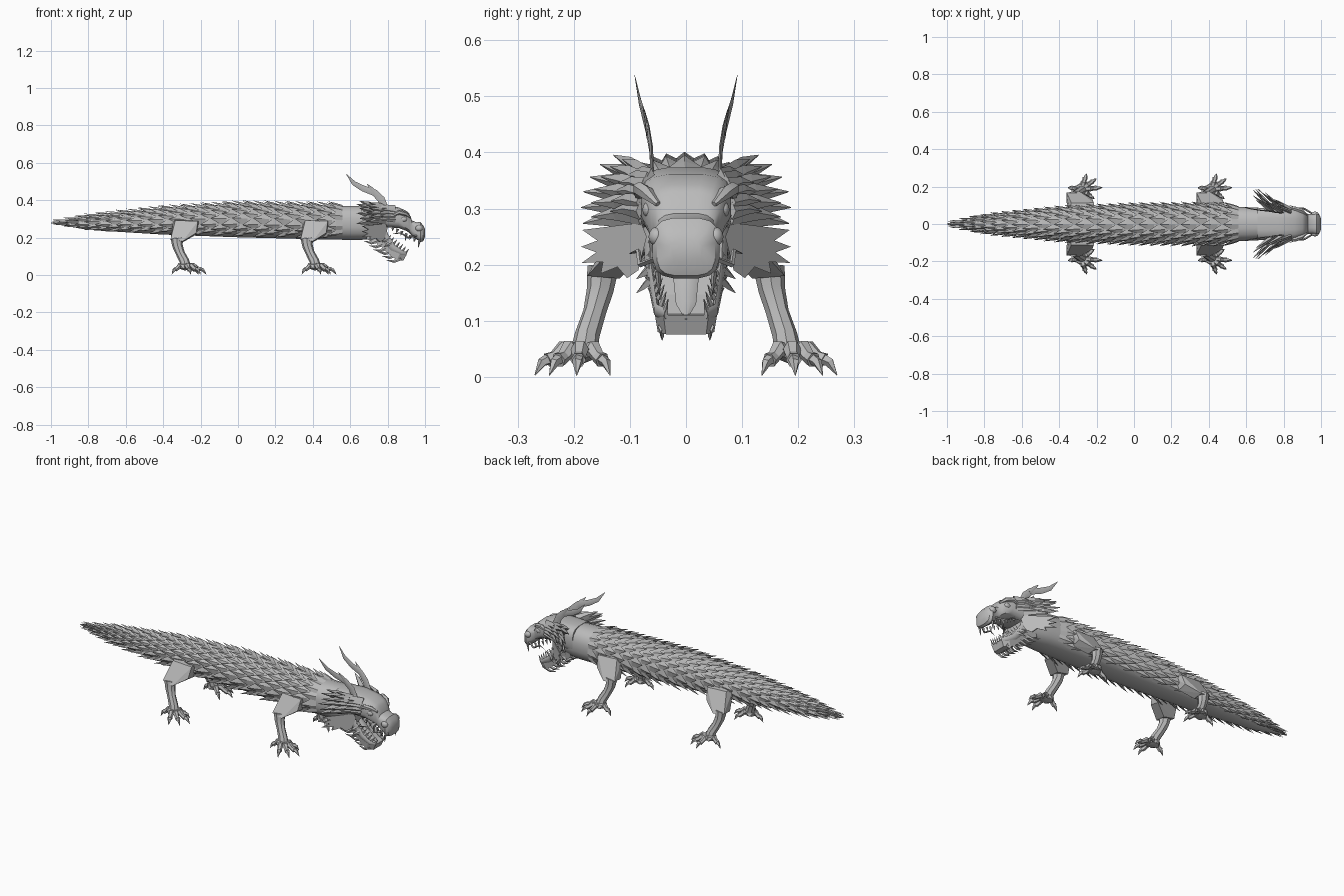
import bpy, bmesh, math
from mathutils import Vector as V

cube = bpy.data.objects.get("Cube")
if cube:
    bpy.data.objects.remove(cube, do_unlink=True)

grey = bpy.data.materials.new("stone grey")
grey.use_nodes = True
grey.diffuse_color = (0.5, 0.5, 0.5, 1)
grey.node_tree.nodes["Principled BSDF"].inputs["Base Color"].default_value = (0.5, 0.5, 0.5, 1)


def finish(bm, name, smooth=0, fix=True):
    if fix:
        bmesh.ops.recalc_face_normals(bm, faces=bm.faces)
    mesh = bpy.data.meshes.new(name)
    bm.to_mesh(mesh)
    bm.free()
    mesh.materials.append(grey)
    ob = bpy.data.objects.new(name, mesh)
    bpy.context.collection.objects.link(ob)
    if smooth:
        bpy.ops.object.select_all(action='DESELECT')
        ob.select_set(True)
        bpy.context.view_layer.objects.active = ob
        bpy.ops.object.shade_smooth_by_angle(angle=math.radians(smooth))
    return ob


def skin(bm, rings):
    """Bridge equal rings of points and cap both ends."""
    rows = [[bm.verts.new(p) for p in r] for r in rings]
    n = len(rows[0])
    for a, b in zip(rows, rows[1:]):
        for i in range(n):
            bm.faces.new((a[i], a[(i + 1) % n], b[(i + 1) % n], b[i]))
    bm.faces.new(rows[0])
    bm.faces.new(rows[-1][::-1])


def tube(bm, pts, radii, sides=5, squash=1.0, ref=(0, 1, 0)):
    """Tapered tube along points; squash flattens it towards ref."""
    pts, rings = [V(p) for p in pts], []
    for i, p in enumerate(pts):
        t = (pts[min(i + 1, len(pts) - 1)] - pts[max(i - 1, 0)]).normalized()
        s = t.cross(V(ref)).normalized()
        n = s.cross(t)
        rings.append([p + radii[i] * (math.cos(a) * s + squash * math.sin(a) * n)
                      for a in (math.tau * k / sides for k in range(sides))])
    skin(bm, rings)


def spike(bm, root, tip, r, sag=(0, 0, 0), squash=0.4, ref=(0, 1, 0)):
    root, tip = V(root), V(tip)
    tube(bm, [root, (root + tip) / 2 + V(sag), tip], [r, r * 0.65, 0.0008], 4, squash, ref)


def hull(bm, pts):
    bmesh.ops.convex_hull(bm, input=[bm.verts.new(p) for p in pts])


def ball(bm, centre, size, detail=2):
    made = bmesh.ops.create_icosphere(bm, subdivisions=detail, radius=1)["verts"]
    for v in made:
        v.co = V(centre) + V([c * s for c, s in zip(v.co, size)])


# Trunk profile: x, bottom, top, half width
TRUNK = [(-1, .276, .28, .003), (-.8, .24, .315, .042), (-.4, .215, .355, .08), (0, .2, .378, .095),
         (.4, .19, .372, .098), (.65, .185, .371, .09), (.78, .2, .365, .07)]


def section(x, ang, out=0.0, table=TRUNK, box=0.8):
    x = max(table[0][0], min(table[-1][0], x))
    for a, b in zip(table, table[1:]):
        if x <= b[0]:
            f = (x - a[0]) / (b[0] - a[0])
            lo, hi, w = [p + (q - p) * f for p, q in zip(a[1:], b[1:])]
            break
    c, s = math.cos(ang), math.sin(ang)
    y = math.copysign(abs(c) ** box, c) * (w + out)
    z = math.copysign(abs(s) ** box, s) * ((hi - lo) / 2 + out)
    return V((x, y, (lo + hi) / 2 + z))


def ring(x, table, n, box):
    return [section(x, math.tau * (i + .5) / n, 0, table, box) for i in range(n)]


# Trunk and tail
bm = bmesh.new()
skin(bm, [ring(-1 + 1.78 * i / 30, TRUNK, 16, .8) for i in range(31)])
finish(bm, "trunk_and_tail", 40)

# Overlapping keeled scales in staggered rows, leaving the belly bare
bm = bmesh.new()
ROWS, TEETH = 27, 11
for row in range(ROWS):
    x = .56 - row * .0565
    size = .5 + .5 * section(x, 0).y / .098
    step = math.radians(265) / TEETH
    for k in range(TEETH + row % 2):
        mid = math.radians(-42) + (k + .5 - .5 * (row % 2)) * step

        def at(back, side, out):
            p = section(x - back, mid + side * step / 2, out * size)
            p.x = x - back
            return bm.verts.new(p)
        lb, cb, rb = at(0, -1, -.002), at(0, 0, .002), at(0, 1, -.002)
        lm, cm, rm = at(.035, -1, .005), at(.035, 0, .013), at(.035, 1, .005)
        tip = at(.085, 0, .024)
        for f in ((lb, lm, cm, cb), (cb, cm, rm, rb), (lm, tip, cm), (cm, tip, rm)):
            bm.faces.new(f[::-1])
finish(bm, "back_scales", fix=False)

# Skull and muzzle
SKULL = [(.66, .21, .372, .088), (.78, .255, .374, .086), (.86, .25, .362, .08), (.9, .235, .343, .07),
         (.915, .225, .33, .062), (.93, .21, .292, .054), (.955, .19, .282, .054), (.975, .175, .284, .06),
         (.99, .18, .265, .052), (1, .205, .245, .03)]
bm = bmesh.new()
skin(bm, [ring(r[0], SKULL, 16, .6) for r in SKULL])
finish(bm, "skull_and_muzzle", 35)

# Lower jaw: floor, raised rims, throat and tongue
bm = bmesh.new()
JAW = [(.7, .205, .065), (.77, .175, .062), (.82, .125, .058), (.865, .092, .056), (.9, .088, .04)]
skin(bm, [[(x, -w, z + .022), (x - .015, -w * .9, z - .012), (x - .015, w * .9, z - .012), (x, w, z + .022)]
          for x, z, w in JAW])
finish(bm, "lower_jaw")
bm = bmesh.new()
for s in (1, -1):
    tube(bm, [(.755, s * .066, .26), (.785, s * .064, .2), (.83, s * .056, .145), (.875, s * .052, .118),
              (.9, s * .035, .112)], [.028, .024, .017, .013, .01], 6, .45)
finish(bm, "jaw_rims", 40)
bm = bmesh.new()
tube(bm, [(.76, 0, .23), (.81, 0, .17), (.85, 0, .13), (.9, 0, .102)], [.02, .022, .018, .001], 6, .35, (1, 0, 1))
finish(bm, "tongue", 40)

# Teeth along both jaws, with large front fangs
bm = bmesh.new()
for s in (1, -1):
    for i in range(7):
        f = i / 6
        x, z = .83 + .14 * f, .258 - .07 * f
        spike(bm, (x, s * .05, z), (x - .006, s * .047, z - (.042 if i in (3, 6) else .024)), .008, squash=.7)
        x, z = .8 + .095 * f, .19 - .075 * f
        spike(bm, (x, s * (.058 - .02 * f * f), z), (x + .018, s * (.052 - .02 * f), z + .024), .007, squash=.7)
finish(bm, "teeth")

# Eyes, brows and nostrils
for name, detail in (("eyes", 2), ("brows", 0), ("nostrils", 2)):
    bm = bmesh.new()
    for s in (1, -1):
        if name == "eyes":
            ball(bm, (.885, s * .066, .298), (.02, .012, .015), detail)
        elif name == "nostrils":
            ball(bm, (.968, s * .052, .25), (.02, .015, .018), detail)
        else:
            tube(bm, [(.83, s * .084, .32), (.86, s * .083, .335), (.895, s * .07, .328), (.922, s * .05, .308)],
                 [.006, .013, .013, .005], 6)
    finish(bm, name, 40)

# Forked flat horns swept backwards
bm = bmesh.new()
for s in (1, -1):
    tube(bm, [(.785, s * .06, .355), (.765, s * .062, .405), (.73, s * .068, .44), (.67, s * .074, .462),
              (.62, s * .082, .49), (.578, s * .092, .54)], [.02, .02, .018, .016, .012, .001], 6, .18)
    tube(bm, [(.74, s * .068, .43), (.715, s * .072, .46), (.69, s * .078, .487)], [.014, .01, .001], 6, .2)
finish(bm, "horns", 40)

# Mane: layered blades fanning out behind the head
bm = bmesh.new()
for s in (1, -1):
    for layer in range(3):
        for k in range(6):
            a = math.radians(-14 + 15 * k + 5 * layer)
            c, h = math.cos(a), math.sin(a)
            reach = (.112, .095, .06)[layer]
            x = .71 + .05 * layer
            root = (x + .03, s * (.052 + .03 * c), .3 + .06 * h)
            tip = (x - .075 + .015 * (k % 2), s * (.075 + reach * c), .3 + (.025 + reach * .75) * h)
            spike(bm, root, tip, .024 - .004 * layer, (0, 0, .004), .5)
finish(bm, "mane")

# Jagged cheek fins
bm = bmesh.new()
EDGE = [(.185, .262), (.158, .243), (.187, .232), (.16, .222), (.186, .203), (.148, .205), (.152, .184),
        (.122, .196), (.105, .176), (.085, .19)]
for s in (1, -1):
    hub = [bm.verts.new((x, s * .07, .25)) for x in (.8, .785)]
    rows = [[bm.verts.new((.8 - d - (y - .07) * 1.15, s * y, z)) for y, z in [(.08, .275)] + EDGE] for d in (0, .006)]
    for a, b, c, d in zip(rows[0], rows[0][1:], rows[1], rows[1][1:]):
        bm.faces.new((hub[0], a, b))
        bm.faces.new((hub[1], d, c))
        bm.faces.new((a, c, d, b))
finish(bm, "cheek_fins")

# Beard strands under the jaw and thin lip whiskers
bm = bmesh.new()
for s in (1, -1):
    for i in range(6):
        x, z = .87 - .024 * i, .09 + .019 * i
        spike(bm, (x, s * (.045 + .002 * i), z), (x - .075, s * (.04 + .007 * i), z - .012 + .004 * (i % 3)),
              .012, (0, 0, -.012))
    tube(bm, [(.955, s * .055, .21), (.91, s * .082, .2), (.87, s * .085, .225), (.83, s * .1, .22)],
         [.005, .005, .004, .001], 4)
    for i in range(4):
        spike(bm, (.79 + .01 * i, s * .063, .24 - .022 * i), (.745 + .012 * i, s * .088, .225 - .025 * i), .012)
finish(bm, "beard_and_whiskers")

# Legs: angular thigh, tapered shin, paw, knuckled toes and claws
THIGH = [(.35, .06, .297), (.49, .06, .292), (.36, .112, .292), (.48, .114, .287), (.472, .135, .225),
         (.47, .08, .215), (.335, .115, .187), (.335, .168, .192), (.4, .118, .175), (.4, .176, .18)]
TOES = [(70, .088), (35, .1), (5, .112), (-35, .085), (172, .07)]
for pair, dx in (("fore", 0), ("hind", -.695)):
    for side, s in (("far", 1), ("near", -1)):
        def place(x, y, z):
            return (x + dx, s * y, z)
        bm = bmesh.new()
        hull(bm, [place(*p) for p in THIGH])
        finish(bm, f"{pair}_thigh_{side}")
        bm = bmesh.new()
        tube(bm, [place(*p) for p in ((.368, .148, .195), (.372, .153, .155), (.387, .163, .115),
                                      (.408, .176, .075), (.415, .182, .04))], [.033, .028, .024, .026, .03], 8, .85)
        ball(bm, place(.412, .185, .045), (.038, .036, .022), 1)
        finish(bm, f"{pair}_shin_and_paw_{side}", 30)
        bm = bmesh.new()
        for ang, reach in TOES:
            c, h = math.cos(math.radians(ang)), math.sin(math.radians(ang))

            def toe(f, z):
                return place(.412 + c * reach * f, .185 + h * reach * f, z)
            tube(bm, [toe(.15, .045), toe(.42, .05), toe(.58, .036), toe(.74, .03)], [.014, .016, .012, .014],
                 6, 1, (0, 0, 1))
            tube(bm, [toe(.7, .032), toe(.86, .026), toe(1.02, .003)], [.011, .009, .0008], 5, 1, (0, 0, 1))
        finish(bm, f"{pair}_toes_and_claws_{side}")
